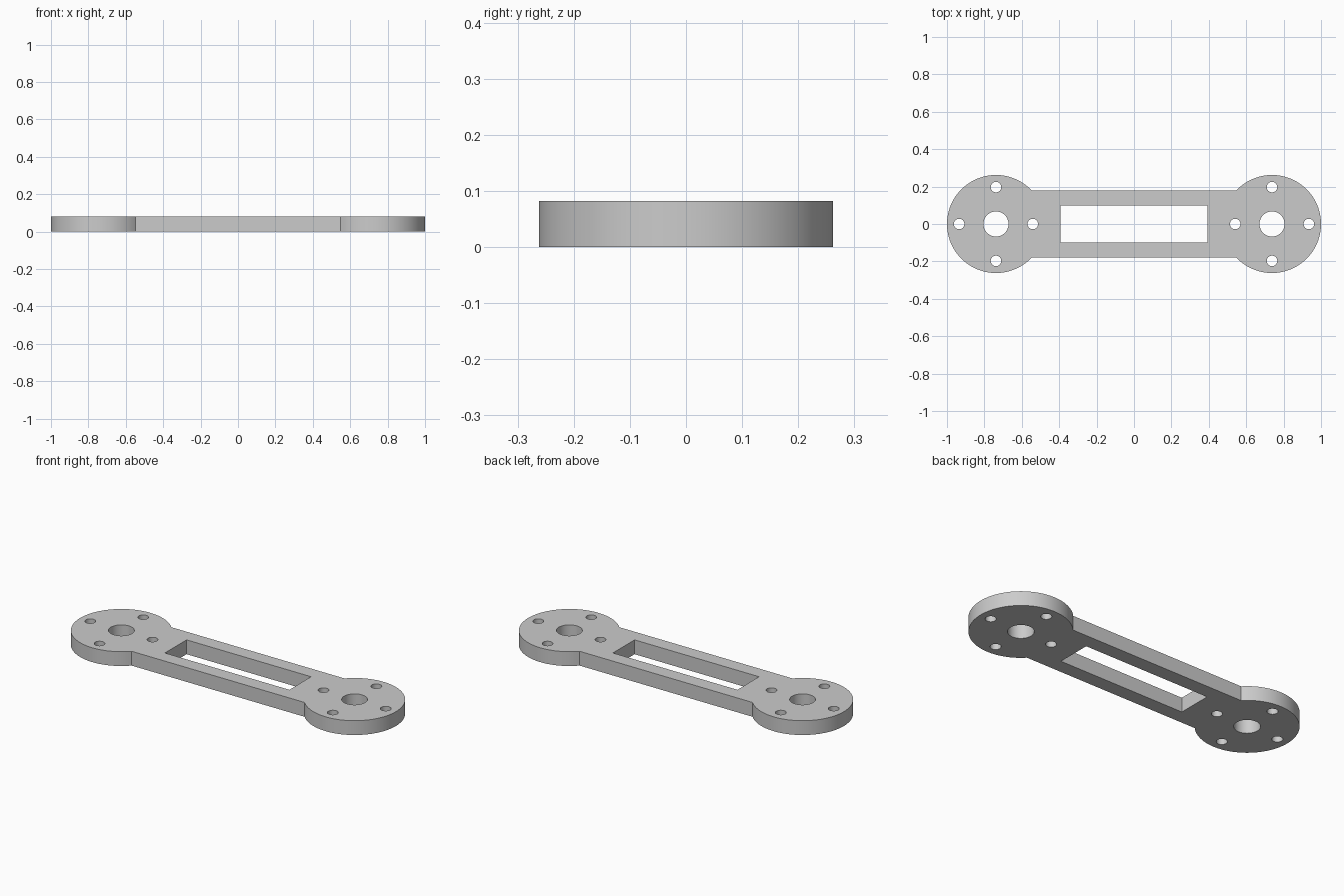
import bpy, bmesh
from math import cos, sin, pi, asin

cube = bpy.data.objects.get("Cube")
if cube:
    bpy.data.objects.remove(cube, do_unlink=True)

THICK = 0.082
END_X, END_R = 0.738, 0.262      # round ends
BAR_HALF = 0.18                  # half width of the bar
BORE_R, BOLT_R, BOLT_RING = 0.067, 0.028, 0.197
SLOT_X, SLOT_Y = 0.394, 0.098

grey = bpy.data.materials.new("plain grey")
grey.use_nodes = True
colour = (0.6, 0.6, 0.6, 1)
grey.diffuse_color = colour
grey.node_tree.nodes["Principled BSDF"].inputs["Base Color"].default_value = colour


def arc(cx, cy, r, start, end, steps):
    return [(cx + r * cos(start + (end - start) * i / steps),
             cy + r * sin(start + (end - start) * i / steps)) for i in range(steps + 1)]


def circle(cx, cy, r, steps):
    return arc(cx, cy, r, 0, 2 * pi, steps)[:-1]


# Outline: two round ends joined by the bar, then the slot and the holes
join = pi - asin(BAR_HALF / END_R)
loops = [arc(END_X, 0, END_R, -join, join, 72)
         + arc(-END_X, 0, END_R, pi - join, pi + join, 72)]
loops.append([(-SLOT_X, -SLOT_Y), (SLOT_X, -SLOT_Y), (SLOT_X, SLOT_Y), (-SLOT_X, SLOT_Y)])
for side in (-1, 1):
    loops.append(circle(side * END_X, 0, BORE_R, 48))
    for k in range(4):
        a = k * pi / 2
        loops.append(circle(side * END_X + BOLT_RING * cos(a), BOLT_RING * sin(a), BOLT_R, 32))

# Filled, extruded profile
profile = bpy.data.curves.new("link_profile", "CURVE")
profile.dimensions = "2D"
profile.fill_mode = "BOTH"
profile.extrude = THICK / 2
for points in loops:
    spline = profile.splines.new("POLY")
    spline.points.add(len(points) - 1)
    for p, (x, y) in zip(spline.points, points):
        p.co = (x, y, THICK / 2, 1)
    spline.use_cyclic_u = True
helper = bpy.data.objects.new("link_profile", profile)
bpy.context.collection.objects.link(helper)
bpy.context.view_layer.update()
mesh = bpy.data.meshes.new_from_object(helper.evaluated_get(bpy.context.evaluated_depsgraph_get()))
bpy.data.objects.remove(helper, do_unlink=True)

# Weld the walls to the caps and rest the plate on the ground
bm = bmesh.new()
bm.from_mesh(mesh)
bmesh.ops.remove_doubles(bm, verts=bm.verts, dist=0.0005)
bmesh.ops.recalc_face_normals(bm, faces=bm.faces)
low = min(v.co.z for v in bm.verts)
bmesh.ops.translate(bm, verts=bm.verts, vec=(0, 0, -low))
bm.to_mesh(mesh)
bm.free()

mesh.materials.clear()
mesh.materials.append(grey)
plate = bpy.data.objects.new("link_plate", mesh)
bpy.context.collection.objects.link(plate)
bpy.context.view_layer.objects.active = plate
plate.select_set(True)
bpy.ops.object.shade_smooth_by_angle()
